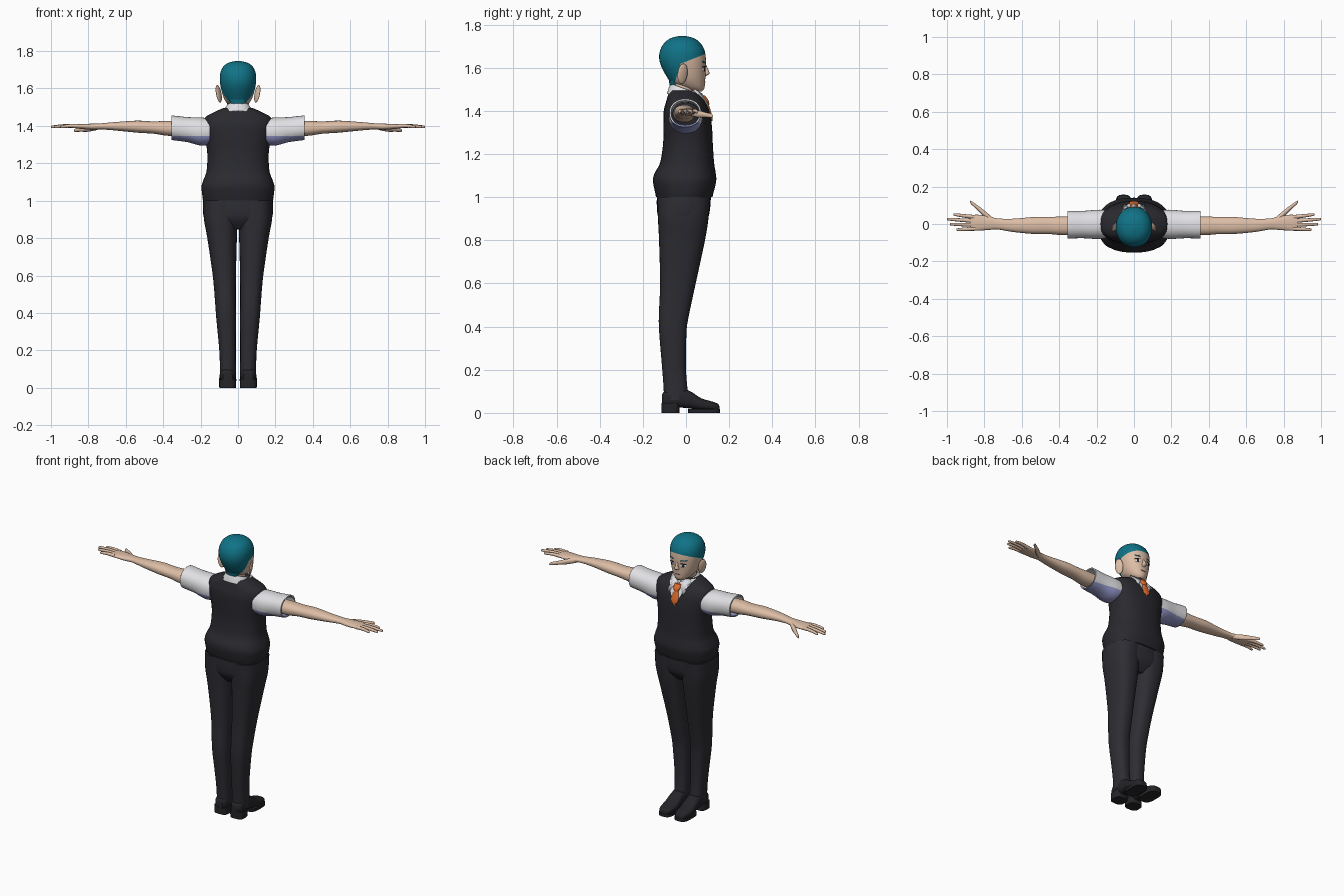
import bpy, bmesh, math
from mathutils import Vector, Matrix
from mathutils.bvhtree import BVHTree

default_cube = bpy.data.objects.get("Cube")
if default_cube:
    bpy.data.objects.remove(default_cube, do_unlink=True)


def material(name, red, green, blue):
    mat = bpy.data.materials.new(name)
    mat.use_nodes = True
    colour = (red, green, blue, 1)
    mat.diffuse_color = colour
    mat.node_tree.nodes["Principled BSDF"].inputs["Base Color"].default_value = colour
    return mat


SKIN = material("skin", .72, .51, .38)
HAIR = material("teal hair", .005, .17, .24)
VEST = material("charcoal vest", .022, .022, .028)
TROUSER = material("dark trousers", .026, .026, .033)
LEATHER = material("black leather", .018, .018, .022)
SHIRT = material("white shirt", .75, .75, .78)
SHADE = material("lavender shirt", .30, .32, .60)
ORANGE = material("orange tie", .75, .15, .025)
DARK = material("eye dark", .02, .015, .02)
LIP = material("mouth brown", .30, .12, .09)
parts = []


def finish(name, bm, mat, mirror=False):
    """Turn a bmesh into a named object, optionally mirrored across x."""
    bmesh.ops.recalc_face_normals(bm, faces=bm.faces)
    mesh = bpy.data.meshes.new(name)
    bm.to_mesh(mesh)
    bm.free()
    mesh.materials.append(mat)
    obj = bpy.data.objects.new(name, mesh)
    bpy.context.collection.objects.link(obj)
    if mirror:
        obj.modifiers.new("mirror", 'MIRROR').use_mirror_merge = False
    parts.append(obj)
    return obj


def spline(rows, steps):
    """Catmull-Rom interpolation through the cross-section rows."""
    padded = [rows[0]] + list(rows) + [rows[-1]]
    result = []
    for p, q, r, s in zip(padded, padded[1:], padded[2:], padded[3:]):
        for i in range(steps):
            t = i / steps
            result.append([b + t * (c - a + t * (2 * a - 5 * b + 4 * c - d
                           + t * (3 * (b - c) + d - a))) / 2
                           for a, b, c, d in zip(p, q, r, s)])
    return result + [list(rows[-1])]


def loft(name, rows, mat, axis='z', power=2.2, sides=32, steps=4, caps=True, mirror=False):
    """Skin rounded sections; each row is position, then the two spans."""
    bm = bmesh.new()
    rings = []
    for t, a0, a1, b0, b1 in spline(rows, steps):
        ring = []
        for k in range(sides):
            angle = math.tau * k / sides
            c, s = math.cos(angle), math.sin(angle)
            a = (a0 + a1) / 2 + (a1 - a0) / 2 * math.copysign(abs(c) ** (2 / power), c)
            b = (b0 + b1) / 2 + (b1 - b0) / 2 * math.copysign(abs(s) ** (2 / power), s)
            place = {'x': (t, a, b), 'y': (a, t, b), 'z': (a, b, t)}[axis]
            ring.append(bm.verts.new(place))
        rings.append(ring)
    for low, high in zip(rings, rings[1:]):
        for k in range(sides):
            n = (k + 1) % sides
            bm.faces.new((low[k], low[n], high[n], high[k]))
    if caps:
        bm.faces.new(rings[0])
        bm.faces.new(rings[-1])
    return finish(name, bm, mat, mirror)


def centred(rows):
    return [(z, -w, w, back, front) for z, w, back, front in rows]


def paint(obj, mat, planes, rule):
    """Cut clean edges along planes, then recolour the faces matching a rule."""
    bm = bmesh.new()
    bm.from_mesh(obj.data)
    for point, normal in planes:
        bmesh.ops.bisect_plane(bm, geom=bm.verts[:] + bm.edges[:] + bm.faces[:],
                               plane_co=point, plane_no=normal)
    obj.data.materials.append(mat)
    for face in bm.faces:
        if rule(face.calc_center_median()):
            face.material_index = len(obj.data.materials) - 1
    bm.to_mesh(obj.data)
    bm.free()


def ellipsoid(name, centre, size, mat, turn=0, tilt=0, mirror=True):
    bm = bmesh.new()
    place = (Matrix.Translation(centre) @ Matrix.Rotation(turn, 4, 'Z')
             @ Matrix.Rotation(tilt, 4, 'Y') @ Matrix.Diagonal((*size, 1)))
    bmesh.ops.create_uvsphere(bm, u_segments=20, v_segments=12, radius=1, matrix=place)
    return finish(name, bm, mat, mirror)


# Head with painted hair
head = loft("head", centred([
    (1.49, .022, .03, .074), (1.505, .045, -.02, .085), (1.53, .066, -.068, .088),
    (1.56, .08, -.09, .09), (1.6, .091, -.112, .092), (1.64, .097, -.124, .092),
    (1.68, .095, -.12, .086), (1.715, .08, -.1, .066), (1.737, .052, -.07, .036),
    (1.747, .012, -.03, -.005)]), SKIN, power=2.1, sides=40)
fringe = (Vector((0, -.02, 1.62)), Vector((0, -.4, 1)))
nape = (Vector((0, -.025, 1.62)), Vector((0, -1, .3)))


def is_hair(p):
    return any((p - point).dot(normal) > 0 for point, normal in (fringe, nape))


paint(head, HAIR, (fringe, nape), is_hair)
loft("neck", centred([(1.42, .055, -.07, .04), (1.48, .05, -.066, .036),
                      (1.54, .05, -.066, .04)]), SKIN)
loft("nape_hair", centred([(1.505, .03, -.072, -.045), (1.54, .05, -.08, -.03)]), HAIR)
ellipsoid("ears", (.103, -.016, 1.572), (.009, .026, .048), SKIN, turn=.5, tilt=.2)
loft("nose", centred([(1.56, .008, .07, .092), (1.572, .015, .07, .108),
                      (1.585, .01, .07, .106), (1.62, .006, .07, .09)]), SKIN, sides=16)

# Facial details seated on the head surface
surface = BVHTree.FromPolygons([v.co for v in head.data.vertices],
                               [p.vertices for p in head.data.polygons])


def on_face(name, x, z, size, mat, tilt=0, lift=0, mirror=True):
    point, normal, *_ = surface.ray_cast(Vector((x, 1, z)), Vector((0, -1, 0)))
    turn = math.atan2(-normal.x, normal.y)
    ellipsoid(name, point + normal * lift, size, mat, turn, tilt, mirror)


on_face("eye_whites", .04, 1.593, (.018, .003, .011), SHIRT)
on_face("irises", .039, 1.593, (.008, .003, .010), DARK, lift=.0015)
on_face("upper_lids", .041, 1.604, (.021, .003, .003), DARK, tilt=.12, lift=.001)
on_face("eyebrows", .042, 1.626, (.022, .003, .0035), HAIR, tilt=-.1)
on_face("mouth", 0, 1.533, (.02, .003, .002), LIP, mirror=False)

# Knitted vest with a V opening showing the shirt
vest = loft("vest", centred([
    (1.005, .186, -.138, .122), (1.03, .191, -.145, .13), (1.075, .195, -.153, .14),
    (1.11, .185, -.146, .138), (1.16, .168, -.12, .13), (1.25, .164, -.106, .124),
    (1.33, .175, -.105, .12), (1.4, .188, -.103, .108), (1.443, .178, -.092, .09),
    (1.47, .135, -.084, .07), (1.495, .08, -.075, .048)]), VEST, power=2.4, sides=48)
v_tip = Vector((0, 0, 1.345))
v_sides = [(v_tip, Vector((side * -1.9, 0, 1))) for side in (-1, 1)]
paint(vest, SHIRT, v_sides,
      lambda p: p.y > 0 and all((p - point).dot(normal) > 0 for point, normal in v_sides))
loft("vest_hem_seam", centred([(1.0, .187, -.139, .122), (1.012, .19, -.142, .126)]),
     VEST, power=2.4)

# Collar band, sloped down to the front, with two folded points
collar = loft("collar_band", centred([(1.47, .088, -.088, .068), (1.5, .075, -.08, .058),
                                      (1.522, .062, -.072, .05)]), SHIRT, caps=False)
for vert in collar.data.vertices:
    vert.co.z -= .36 * (vert.co.y + .06)
collar.modifiers.new("cloth", 'SOLIDIFY').thickness = .006
bm = bmesh.new()
bm.faces.new([bm.verts.new(p) for p in ((.004, .07, 1.475), (.058, .035, 1.497),
                                        (.075, .05, 1.468), (.05, .103, 1.415))])
flaps = finish("collar_points", bm, SHIRT, mirror=True)
flaps.modifiers.new("cloth", 'SOLIDIFY').thickness = .008

# Tie
loft("tie_blade", centred([(1.352, .004, .108, .123), (1.378, .026, .1, .121),
                           (1.435, .013, .08, .104)]), ORANGE, power=3, sides=16)
loft("tie_knot", centred([(1.43, .014, .075, .108), (1.448, .022, .065, .105),
                          (1.47, .022, .05, .088)]), ORANGE, power=3, sides=16)

# Short sleeves, shaded underneath
sleeves = loft("sleeves", [(.15, -.075, .075, 1.3, 1.44), (.2, -.08, .076, 1.295, 1.445),
                           (.27, -.076, .07, 1.313, 1.447), (.335, -.077, .07, 1.322, 1.454),
                           (.355, -.077, .07, 1.325, 1.455)],
               SHIRT, axis='x', caps=False, mirror=True)
paint(sleeves, SHADE, [(Vector((0, 0, 1.345)), Vector((0, 0, 1)))], lambda p: p.z < 1.345)
cloth = sleeves.modifiers.new("cloth", 'SOLIDIFY')
cloth.thickness = .008

# Arms with palms
loft("arms", [(.2, -.05, .04, 1.345, 1.42), (.36, -.06, .04, 1.346, 1.427),
              (.45, -.054, .038, 1.358, 1.424), (.54, -.053, .037, 1.364, 1.428),
              (.65, -.042, .028, 1.375, 1.421), (.73, -.029, .03, 1.381, 1.414),
              (.78, -.032, .042, 1.379, 1.412), (.84, -.036, .05, 1.384, 1.41),
              (.875, -.034, .044, 1.389, 1.408)], SKIN, axis='x', mirror=True)


def finger(name, path):
    rows = [(x, y - r, y + r, z - r, z + r) for x, y, z, r in path]
    loft(name, rows, SKIN, axis='x', power=2, sides=12, mirror=True)


for name, root, tip, reach in (("index_fingers", .037, .05, .965),
                               ("middle_fingers", .016, .026, 1),
                               ("ring_fingers", -.005, -.001, .985),
                               ("little_fingers", -.025, -.03, .95)):
    finger(name, [(.85, root, 1.398, .011), ((.85 + reach) / 2, (root + tip) / 2, 1.4, .0095),
                  (reach - .008, tip, 1.395, .007), (reach, tip, 1.394, .002)])
finger("thumbs", [(.75, .015, 1.393, .014), (.8, .055, 1.386, .017),
                  (.84, .09, 1.381, .012), (.87, .114, 1.377, .009), (.878, .12, 1.375, .003)])

# Trousers
loft("hips", centred([(1.02, .186, -.135, .116), (.95, .188, -.135, .112),
                      (.9, .178, -.126, .1), (.85, .14, -.09, .06)]), TROUSER, power=2.4)
loft("trouser_legs", [(1.0, 0, .184, -.133, .114), (.9, .001, .182, -.13, .104),
                      (.8, .006, .164, -.125, .088), (.6, .011, .135, -.12, .045),
                      (.45, .012, .122, -.126, .013), (.37, .011, .116, -.124, .002),
                      (.2, .012, .1, -.11, 0), (.1, .011, .097, -.103, .008),
                      (.06, .011, .098, -.105, .01)], TROUSER, power=2.5, mirror=True)

# Shoes
loft("shoe_uppers", [(-.112, .03, .08, .03, .085), (-.09, .016, .094, .025, .105),
                     (-.03, .012, .097, .025, .115), (.02, .012, .098, .02, .1),
                     (.07, .009, .101, .012, .068), (.12, .014, .096, .01, .053),
                     (.148, .026, .085, .01, .042), (.155, .04, .07, .012, .028)],
     LEATHER, axis='y', power=2.6, mirror=True)
for name, back, front, top in (("shoe_heels", -.113, -.03, .045),
                               ("shoe_soles", .01, .157, .018)):
    loft(name, [(0, .011, .1, back, front), (top, .01, .101, back, front)],
         LEATHER, power=3.2, steps=1, mirror=True)

# Smooth shading with sharp edges kept
bpy.ops.object.select_all(action='DESELECT')
for part in parts:
    part.select_set(True)
bpy.context.view_layer.objects.active = head
bpy.ops.object.shade_smooth_by_angle(angle=math.radians(40))
